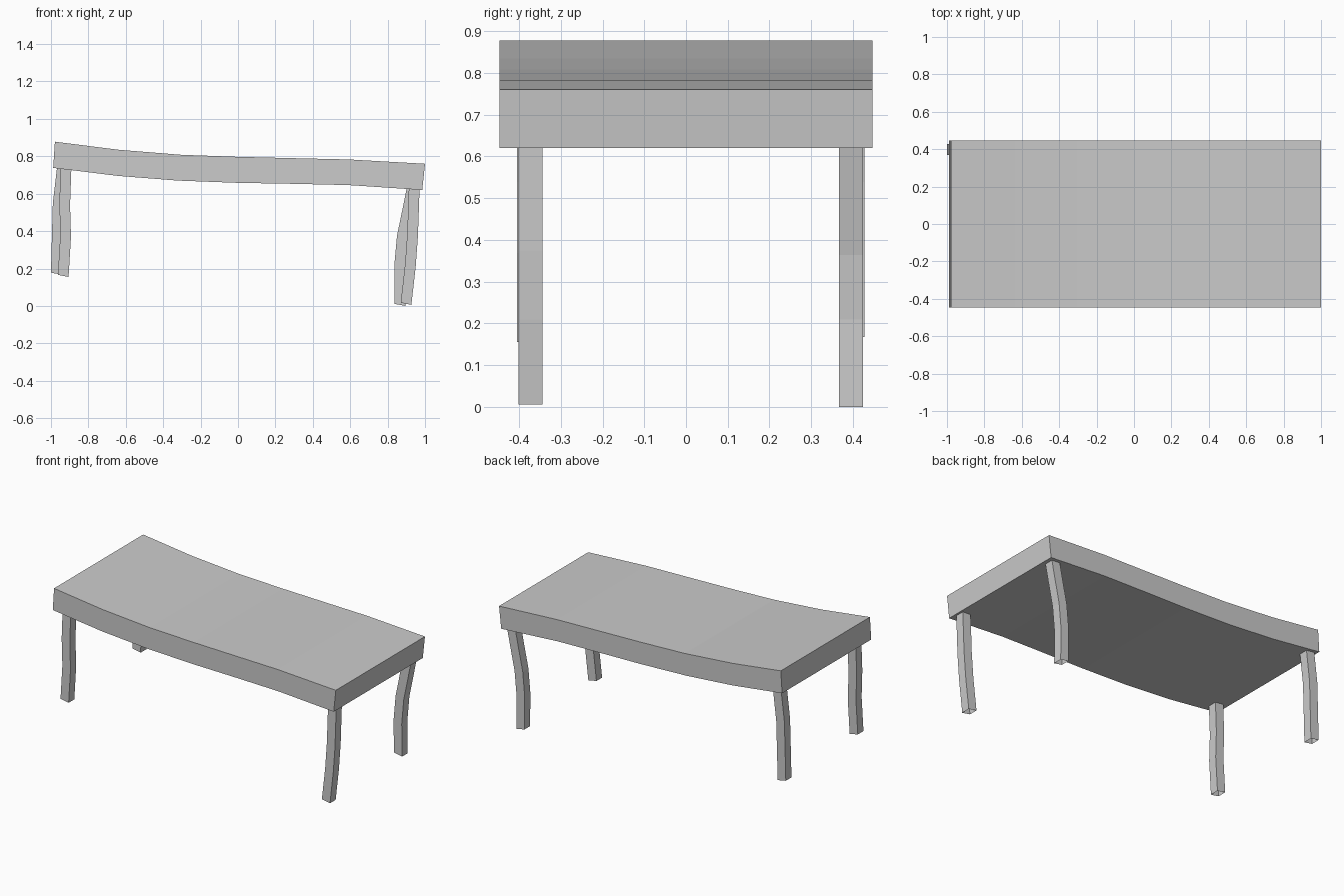
import bpy, bmesh

if "Cube" in bpy.data.objects:
    bpy.data.objects.remove(bpy.data.objects["Cube"])


def make_object(name, rings, cap_start=True, cap_end=True):
    """Skin a row of four-cornered cross-sections into one mesh."""
    bm = bmesh.new()
    rows = [[bm.verts.new(p) for p in ring] for ring in rings]
    for a, b in zip(rows, rows[1:]):
        for i in range(4):
            j = (i + 1) % 4
            bm.faces.new((a[i], a[j], b[j], b[i]))
    if cap_start:
        bm.faces.new(rows[0])
    if cap_end:
        bm.faces.new(rows[-1])
    bmesh.ops.recalc_face_normals(bm, faces=bm.faces)
    mesh = bpy.data.meshes.new(name)
    bm.to_mesh(mesh)
    bm.free()
    obj = bpy.data.objects.new(name, mesh)
    bpy.context.collection.objects.link(obj)
    return obj


# Warped table top: upper and lower side profile (x, z)
upper = [(-0.979, 0.878), (-0.64, 0.835), (-0.305, 0.808), (0.0, 0.797),
         (0.29, 0.79), (0.593, 0.783), (1.0, 0.76)]
lower = [(-0.988, 0.738), (-0.64, 0.695), (-0.32, 0.67), (0.0, 0.658),
         (0.29, 0.653), (0.593, 0.646), (0.985, 0.62)]
W = 0.447
make_object("table_top", [
    [(xu, -W, zu), (xu, W, zu), (xl, W, zl), (xl, -W, zl)]
    for (xu, zu), (xl, zl) in zip(upper, lower)])


# Bent legs: left edge path (x, z) from top to foot, and start of the y range
def leg(name, path, y0, size=0.057, tilt=0.011):
    y1 = y0 + size
    rings = [[(x, y0, z), (x + size, y0, z - tilt),
              (x + size, y1, z - tilt), (x, y1, z)] for x, z in path]
    make_object(name, rings, cap_end=False)  # feet are open tubes


leg("front_left_leg",
    [(-0.948, 0.745), (-0.955, 0.55), (-0.95, 0.38), (-0.963, 0.166)], -0.405)
leg("back_left_leg",
    [(-0.967, 0.745), (-0.99, 0.55), (-0.995, 0.37), (-1.0, 0.178)], 0.37)
leg("front_right_leg",
    [(0.914, 0.645), (0.905, 0.385), (0.893, 0.22), (0.87, 0.017)], -0.401)
leg("back_right_leg",
    [(0.905, 0.645), (0.88, 0.52), (0.85, 0.375), (0.836, 0.22), (0.838, 0.011)], 0.367)
